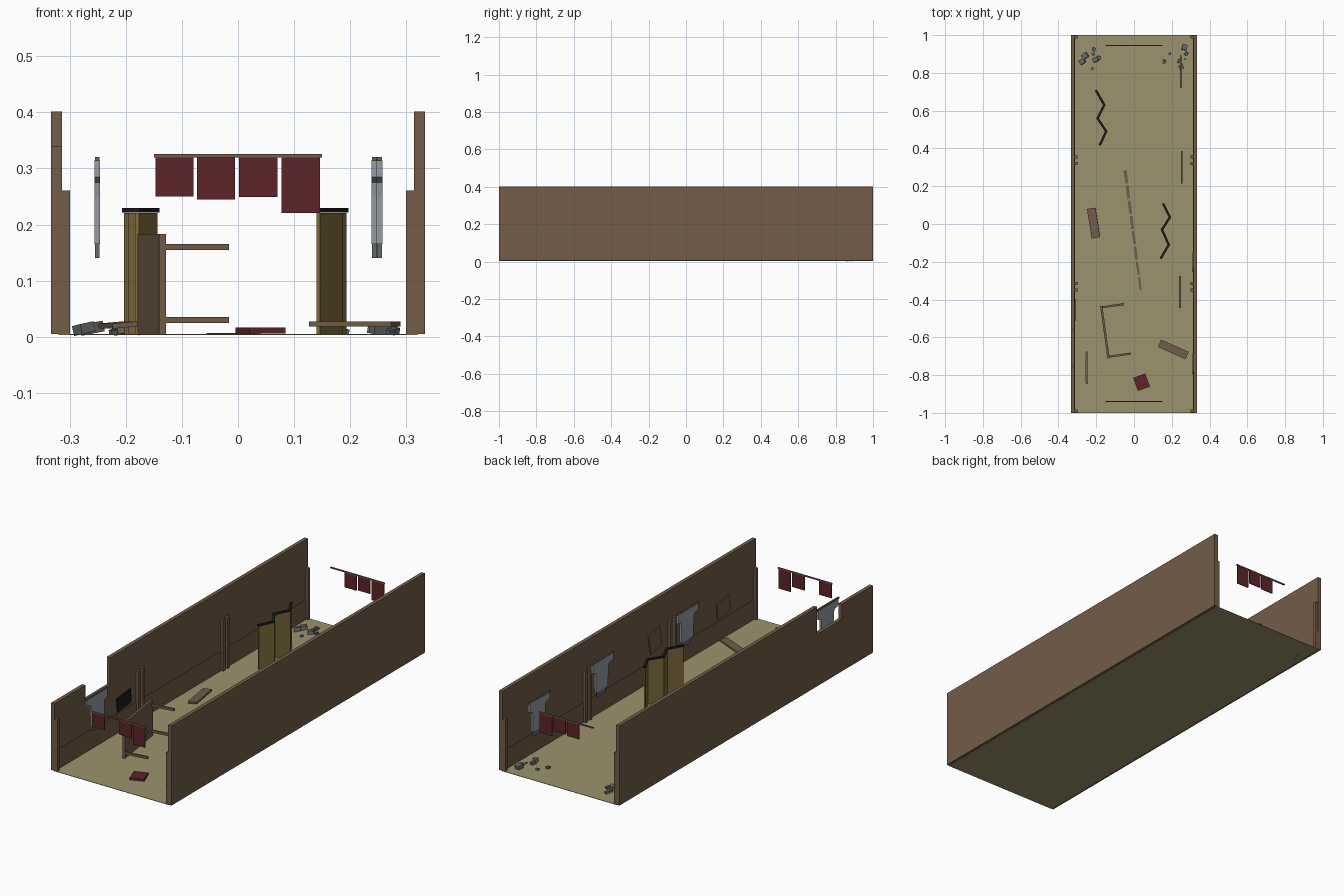
import bpy, bmesh, math, random
from mathutils import Vector, Matrix

random.seed(4)
if "Cube" in bpy.data.objects:
    bpy.data.objects.remove(bpy.data.objects["Cube"])


def material(name, rgb):
    m = bpy.data.materials.new(name)
    m.use_nodes = True
    m.diffuse_color = (*rgb, 1)
    m.node_tree.nodes["Principled BSDF"].inputs["Base Color"].default_value = (*rgb, 1)
    return m


BROWN = material("brown wood", (0.17, 0.107, 0.065))
FLOOR = material("straw floor", (0.33, 0.29, 0.155))
RED = material("dark red cloth", (0.11, 0.018, 0.022))
BLACK = material("charred black", (0.012, 0.011, 0.011))
GOLD = material("golden panel", (0.23, 0.16, 0.05))
CLOTH = material("grey cloth", (0.31, 0.34, 0.38))
STONE = material("grey stone", (0.13, 0.14, 0.14))


def finish(name, bm, mat):
    bmesh.ops.recalc_face_normals(bm, faces=bm.faces)
    me = bpy.data.meshes.new(name)
    bm.to_mesh(me)
    bm.free()
    me.materials.append(mat)
    ob = bpy.data.objects.new(name, me)
    bpy.context.collection.objects.link(ob)
    return ob


def box(name, loc, size, mat, rot=(0, 0, 0)):
    bm = bmesh.new()
    bmesh.ops.create_cube(bm, size=1)
    bmesh.ops.scale(bm, vec=size, verts=bm.verts)
    ob = finish(name, bm, mat)
    ob.location = loc
    ob.rotation_euler = [math.radians(a) for a in rot]
    return ob


def slab(name, points, x, thick, mat, y0=0):
    """Extrude a (y, z) outline along x."""
    bm = bmesh.new()
    face = bm.faces.new([bm.verts.new((x, y0 + y, z)) for y, z in points])
    new = bmesh.ops.extrude_face_region(bm, geom=[face])["geom"]
    verts = [g for g in new if isinstance(g, bmesh.types.BMVert)]
    bmesh.ops.translate(bm, vec=(thick, 0, 0), verts=verts)
    return finish(name, bm, mat)


# Floor and walls; the right wall is broken near the front
G = 0.005
box("floor", (0, 0, 0.004), (0.64, 2, 0.002), FLOOR)
slab("left_wall", [(-1, G), (1, G), (1, 0.402), (-1, 0.402)], 0.314, 0.019, BROWN)
slab("right_wall", [(-1, G), (1, G), (1, 0.402), (-0.56, 0.402), (-0.56, 0.265),
                    (-0.755, 0.265), (-0.755, 0.34), (-1, 0.34)], -0.333, 0.019, BROWN)

# Wall posts and baseboards
for side, sx in (("left", 1), ("right", -1)):
    box(side + "_baseboard", (sx * 0.3128, 0, 0.053), (0.0025, 2, 0.1), BROWN)
    for i, y in enumerate((-0.99, -0.35, -0.315, 0.32, 0.355, 0.99)):
        box(f"{side}_post_{i}", (sx * 0.307, y, 0.133), (0.014, 0.016, 0.256), BROWN)

# Crooked pictures on the walls
box("black_picture", (-0.312, -0.455, 0.15), (0.005, 0.11, 0.07), BLACK, (6, 0, 0))
box("brown_picture_rear", (0.312, -0.2, 0.2), (0.005, 0.09, 0.1), BROWN, (-10, 0, 0))
box("brown_picture_front", (0.312, -0.74, 0.16), (0.005, 0.1, 0.08), BROWN, (-8, 0, 0))


# Folding screens
def screen(name, pts):
    for i, (a, b) in enumerate(zip(pts, pts[1:])):
        d = Vector(b) - Vector(a)
        mid = (Vector(a) + Vector(b)) / 2
        ang = math.degrees(math.atan2(d.y, d.x))
        box(f"{name}_panel_{i}", (mid.x, mid.y, 0.113), (d.length, 0.008, 0.216), GOLD, (0, 0, ang))
        box(f"{name}_rail_{i}", (mid.x, mid.y, 0.2255), (d.length + 0.008, 0.012, 0.008), BLACK, (0, 0, ang))


screen("rear_screen", [(-0.2, 0.705), (-0.157, 0.63), (-0.193, 0.56), (-0.147, 0.49), (-0.18, 0.42)])
screen("middle_screen", [(0.155, 0.105), (0.19, 0.035), (0.148, -0.03), (0.184, -0.11), (0.143, -0.18)])

# Table lying on its side
turn = Matrix.Rotation(math.radians(8), 4, "Z")
base = Vector((-0.154, -0.572, 0))
box("table_top", base + Vector((0, 0, 0.094)), (0.012, 0.28, 0.178), BROWN, (0, 0, 8))
for i, y in enumerate((-0.132, 0.132)):
    for j, z in enumerate((0.03, 0.16)):
        box(f"table_leg_{i}{j}", base + turn @ Vector((0.06, y, z)), (0.12, 0.011, 0.011), BROWN, (0, 0, 8))

# Fallen planks, red cloth and broken strip on the floor
box("right_plank", (-0.214, 0.005, 0.021), (0.045, 0.158, 0.009), BROWN, (0, -5, 9))
box("left_plank", (0.208, -0.664, 0.023), (0.16, 0.042, 0.009), BROWN, (0, 0, -24))
box("fallen_cloth", (0.04, -0.838, 0.011), (0.068, 0.074, 0.011), RED, (0, 0, 20))
for i in range(8):
    t = (i + 0.5) / 8
    box(f"floor_strip_{i}", (-0.048 + 0.084 * t, 0.29 - 0.645 * t, 0.0053),
        (0.017 - 0.006 * t, 0.07, 0.002), BROWN, (0, 0, 7.5 + (-1) ** i))

# Hanging red flags at both ends
FLAGS = [(-0.113, 0.25), (-0.039, 0.245), (0.036, 0.249), (0.112, 0.221)]
for name, y, missing in (("front", -0.94, 1), ("rear", 0.945, 0)):
    box(name + "_flag_rod", (0, y, 0.3225), (0.3, 0.006, 0.006), BROWN)
    for i, (x, low) in enumerate(FLAGS):
        if i != missing:
            box(f"{name}_flag_{i}", (x, y, (low + 0.32) / 2), (0.068, 0.004, 0.32 - low), RED)

# Torn grey banners
TORN = [(-0.08, 0.314), (0.08, 0.314), (0.08, 0.27), (0.058, 0.265), (0.055, 0.165),
        (-0.038, 0.165), (-0.042, 0.25), (-0.046, 0.275), (-0.08, 0.285)]
TAIL = [(-0.02, 0.167), (0.045, 0.167), (0.045, 0.14), (-0.02, 0.14)]
for i, (x, y) in enumerate(((0.248, 0.805), (0.253, 0.3), (0.243, -0.36), (-0.251, -0.76))):
    slab(f"banner_cloth_{i}", TORN, x - 0.005, 0.01, CLOTH, y)
    slab(f"banner_tail_{i}", TAIL, x - 0.004, 0.008, STONE, y)
    box(f"banner_rod_{i}", (x, y, 0.317), (0.008, 0.172, 0.007), BROWN)

# Rubble in the rear corners
ROCKS = [(-0.26, 0.89, 0.032), (-0.275, 0.86, 0.03), (-0.212, 0.925, 0.018), (-0.216, 0.9, 0.016),
         (-0.205, 0.87, 0.028), (-0.185, 0.88, 0.02), (-0.222, 0.82, 0.013), (0.268, 0.935, 0.03),
         (0.277, 0.9, 0.018), (0.19, 0.9, 0.014), (0.16, 0.86, 0.018), (0.25, 0.83, 0.025),
         (0.242, 0.862, 0.022), (0.272, 0.872, 0.01)]
for i, (x, y, s) in enumerate(ROCKS):
    box(f"rubble_{i}", (x, y, 0.004 + s * 0.35), (s, s * 0.85, s * 0.6), STONE,
        (random.uniform(-12, 12), random.uniform(-12, 12), random.uniform(0, 90)))
